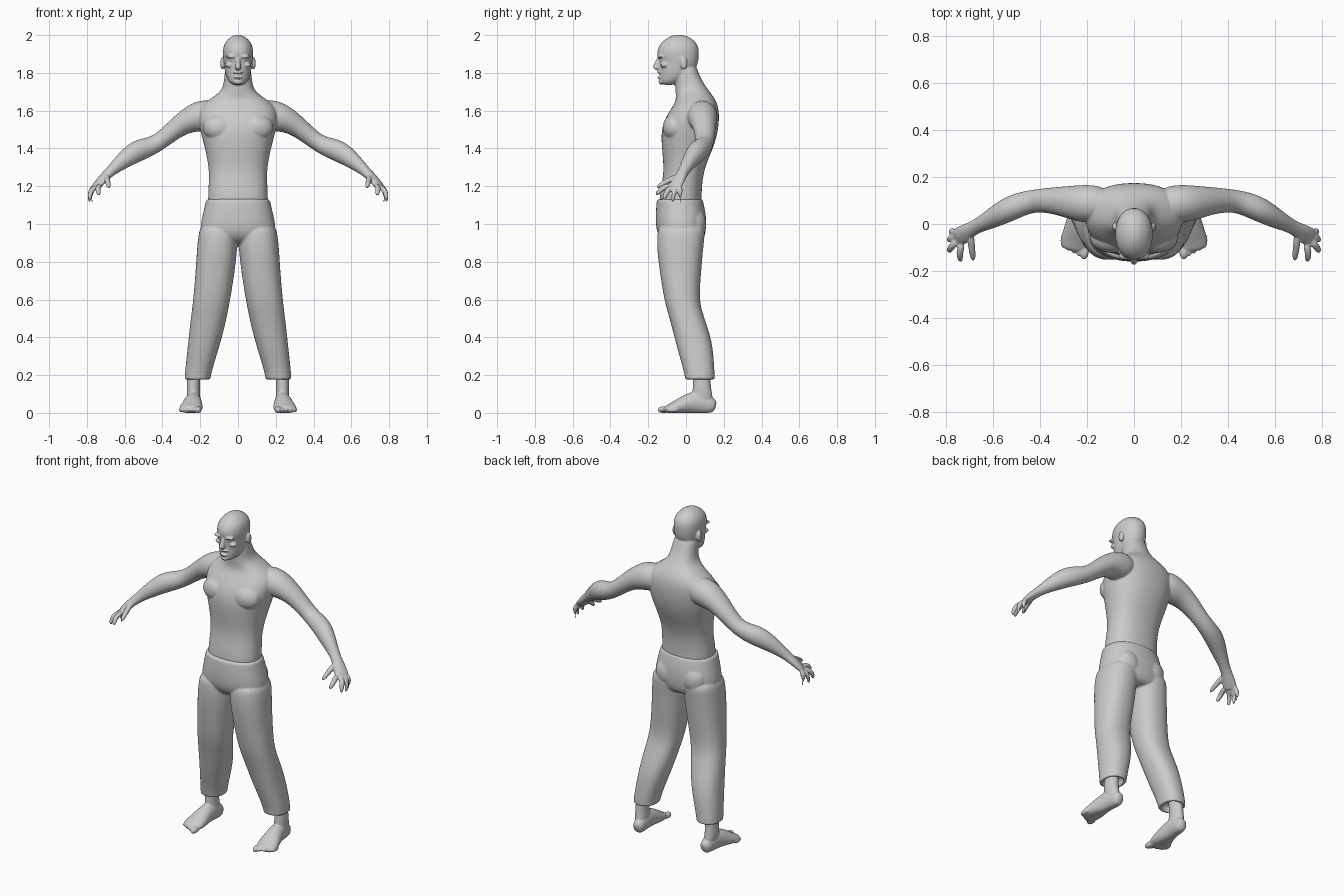
import bpy, bmesh
from math import sin, cos, pi, copysign
from mathutils import Vector, Matrix

SIDES = 20


def loft(bm, pts, upright=False, power=2.0, mirror=1):
    """Closed tube through (x, y, z, half_width, half_depth) sections."""
    pos = [Vector(p[:3]) for p in pts]
    rings = []
    for i, p in enumerate(pts):
        if upright:
            u, v = Vector((1, 0, 0)), Vector((0, 1, 0))
        else:
            t = (pos[min(i + 1, len(pos) - 1)] - pos[max(i - 1, 0)]).normalized()
            u = t.cross(Vector((0, 0, 1))).normalized()
            v = u.cross(t)
        ring = []
        for k in range(SIDES):
            a = 2 * pi * k / SIDES
            c = copysign(abs(cos(a)) ** (2 / power), cos(a))
            s = copysign(abs(sin(a)) ** (2 / power), sin(a))
            q = pos[i] + (u * c * p[3] + v * s * p[4]) * 1.02
            ring.append(bm.verts.new((q.x * mirror, q.y, q.z)))
        rings.append(ring)
    for r0, r1 in zip(rings, rings[1:]):
        for k in range(SIDES):
            j = (k + 1) % SIDES
            bm.faces.new((r0[k], r0[j], r1[j], r1[k]))
    bm.faces.new(rings[0])
    bm.faces.new(rings[-1])


def stack(bm, rows, power=2.0, mirror=1):
    """Upright loft from (z, x_inner, x_outer, y_front, y_back) rows."""
    loft(bm, [((a + b) / 2, (f + k) / 2, z, (b - a) / 2, (k - f) / 2)
              for z, a, b, f, k in rows], True, power, mirror)


def blob(bm, centre, radii):
    m = Matrix.Translation(centre) @ Matrix.Diagonal((*radii, 1))
    bmesh.ops.create_icosphere(bm, subdivisions=2, radius=1.03, matrix=m)


def finish(bm, name, voxel, smooth):
    """Fuse overlapping volumes into one smooth skin."""
    bmesh.ops.recalc_face_normals(bm, faces=bm.faces)
    me = bpy.data.meshes.new(name)
    bm.to_mesh(me)
    bm.free()
    ob = bpy.data.objects.new(name, me)
    bpy.context.collection.objects.link(ob)
    sub = ob.modifiers.new("round", 'SUBSURF')
    sub.levels = sub.render_levels = 2
    rm = ob.modifiers.new("fuse", 'REMESH')
    rm.mode = 'VOXEL'
    rm.voxel_size = voxel
    rm.use_smooth_shade = True
    sm = ob.modifiers.new("soften", 'SMOOTH')
    sm.factor = 0.5
    sm.iterations = smooth
    return ob


# Torso and neck
bm = bmesh.new()
stack(bm, [(z, -w, w, f, b) for z, w, f, b in [
    (1.05, .158, -.14, .085), (1.15, .158, -.14, .08), (1.26, .15, -.117, .088),
    (1.34, .16, -.12, .115), (1.42, .178, -.128, .15), (1.50, .2, -.13, .17),
    (1.57, .21, -.105, .175), (1.62, .2, -.07, .17), (1.66, .15, -.05, .155),
    (1.70, .09, -.055, .125), (1.74, .075, -.057, .095), (1.80, .07, -.06, .065),
    (1.85, .06, -.06, .05)]], 2.3)

# Arms, palms and fingers
ARM = [(.10, .085, 1.59, .07, .07), (.20, .085, 1.572, .083, .085),
       (.27, .092, 1.547, .07, .064), (.34, .1, 1.498, .056, .05),
       (.42, .1, 1.43, .047, .044), (.48, .085, 1.405, .051, .052),
       (.54, .06, 1.385, .053, .058), (.61, .02, 1.335, .041, .044),
       (.67, -.01, 1.283, .028, .027), (.705, -.03, 1.25, .034, .024),
       (.745, -.055, 1.205, .042, .018), (.755, -.062, 1.192, .034, .013)]
FINGERS = [
    [(.695, -.04, 1.255), (.69, -.105, 1.225), (.683, -.158, 1.19)],
    [(.73, -.08, 1.205), (.745, -.13, 1.19), (.735, -.16, 1.15)],
    [(.745, -.065, 1.20), (.785, -.105, 1.175), (.785, -.118, 1.125)],
    [(.755, -.05, 1.20), (.79, -.065, 1.165), (.785, -.072, 1.113)],
    [(.76, -.035, 1.205), (.785, -.03, 1.16), (.768, -.03, 1.11)]]
for s in (1, -1):
    loft(bm, ARM, mirror=s)
    blob(bm, (s * .095, -.06, 1.51), (.095, .066, .075))
    for f in FINGERS:
        loft(bm, [(*p, r, r) for p, r in zip(f, (.016, .0145, .011))], mirror=s)

# Head
stack(bm, [(z, -w, w, f, b) for z, w, f, b in [
    (1.735, .03, -.125, -.06), (1.755, .05, -.138, -.02), (1.79, .066, -.137, .03),
    (1.83, .072, -.139, .055), (1.865, .076, -.14, .065), (1.90, .08, -.154, .068),
    (1.935, .078, -.147, .066), (1.965, .066, -.127, .05), (1.988, .042, -.095, .02),
    (2.002, .015, -.06, -.015)]], 2.15)
# Nose, lips and chin
loft(bm, [(0, -.143, 1.882, .009, .01), (0, -.15, 1.855, .011, .015),
          (0, -.158, 1.83, .017, .021), (0, -.15, 1.816, .015, .014)], True)
blob(bm, (0, -.141, 1.803), (.028, .014, .007))
blob(bm, (0, -.14, 1.775), (.025, .013, .007))
blob(bm, (0, -.13, 1.753), (.026, .016, .016))
# Brows, eyes, cheeks and ears
for s in (1, -1):
    blob(bm, (s * .034, -.135, 1.886), (.034, .019, .009))
    blob(bm, (s * .031, -.126, 1.866), (.014, .014, .009))
    blob(bm, (s * .044, -.115, 1.842), (.026, .021, .015))
    blob(bm, (s * .083, -.012, 1.85), (.011, .02, .034))
finish(bm, "upper_body", .005, 3)

# Trousers: hips, seat and two hollow-hemmed legs
bm = bmesh.new()
stack(bm, [(z, -w, w, f, b) for z, w, f, b in [
    (1.135, .166, -.152, .086), (1.125, .168, -.154, .088), (1.05, .185, -.16, .106),
    (.97, .203, -.158, .106), (.92, .18, -.135, .095), (.89, .12, -.09, .07)]], 2.3)
LEG = [(1.0, .005, .195, -.14, .095), (.95, 0, .208, -.152, .1),
       (.86, .006, .217, -.152, .088), (.75, .018, .223, -.138, .08),
       (.60, .042, .236, -.115, .067), (.52, .058, .246, -.092, .09),
       (.44, .075, .256, -.07, .118), (.35, .1, .265, -.048, .142),
       (.22, .14, .28, -.01, .15), (.18, .147, .282, -.004, .151),
       (.177, .148, .281, -.003, .150), (.177, .164, .266, .013, .136),
       (.18, .166, .264, .015, .134), (.22, .166, .264, .015, .134)]
for s in (1, -1):
    stack(bm, LEG, 2.3, s)
    blob(bm, (s * .085, .04, 1.0), (.085, .07, .09))
finish(bm, "trousers", .006, 3)

# Bare feet with ankles and toes
bm = bmesh.new()
for s in (1, -1):
    loft(bm, [(.225, .085, .30, .035, .045), (.237, .083, .17, .034, .045),
              (.237, .085, .11, .035, .05), (.232, .09, .04, .036, .06)], True, mirror=s)
    loft(bm, [(.228, .158, .03, .024, .03), (.229, .13, .04, .036, .045),
              (.235, .06, .06, .04, .062), (.24, 0, .047, .05, .05),
              (.246, -.05, .03, .061, .036), (.254, -.09, .02, .06, .024),
              (.257, -.115, .015, .045, .017)], mirror=s)
    for i in range(5):
        r = .02 if i == 0 else .013
        blob(bm, (s * (.212 + .022 * i), -.118 + .012 * i, .016), (r, .034, r))
for v in bm.verts:
    v.co.z = max(v.co.z, 0)
finish(bm, "feet", .005, 2)
